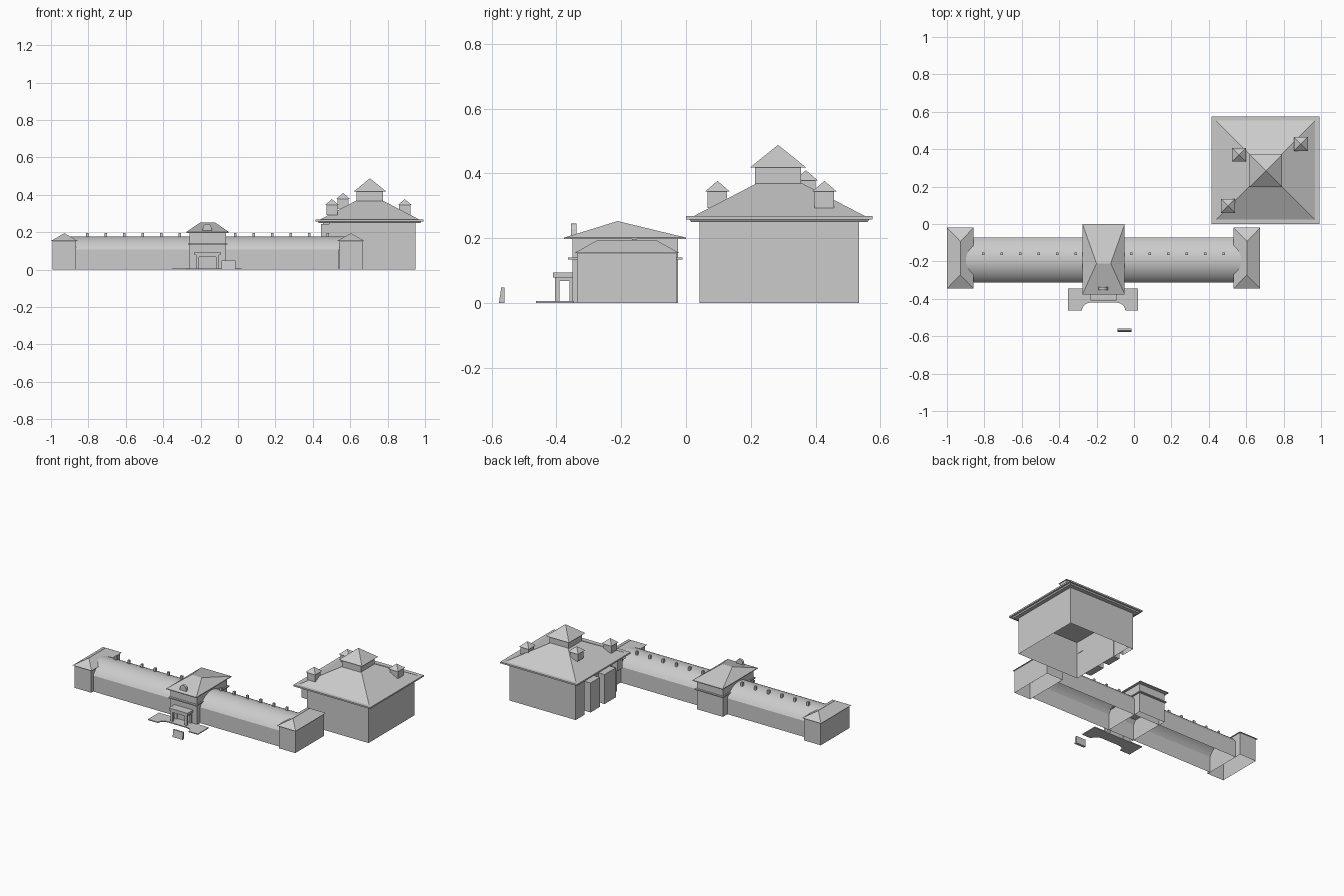
import bpy, bmesh, math

if "Cube" in bpy.data.objects:
    bpy.data.objects.remove(bpy.data.objects["Cube"])


def finish(name, bm):
    bmesh.ops.recalc_face_normals(bm, faces=bm.faces)
    mesh = bpy.data.meshes.new(name)
    bm.to_mesh(mesh)
    bm.free()
    obj = bpy.data.objects.new(name, mesh)
    bpy.context.collection.objects.link(obj)
    return obj


def taper(name, base, z0, top, z1, hollow=False):
    """Solid between two rectangles (x0, x1, y0, y1); top may shrink to a ridge or point."""
    bm = bmesh.new()
    pts = {(x, y, z) for r, z in ((base, z0), (top, z1)) for x in r[:2] for y in r[2:]}
    for p in pts:
        bm.verts.new(p)
    bmesh.ops.convex_hull(bm, input=bm.verts)
    bmesh.ops.dissolve_limit(bm, angle_limit=0.01, verts=bm.verts, edges=bm.edges)
    bmesh.ops.recalc_face_normals(bm, faces=bm.faces)
    if hollow:
        low = [f for f in bm.faces if f.normal.z < -0.9]
        bmesh.ops.delete(bm, geom=low, context='FACES_ONLY')
    return finish(name, bm)


def box(name, x0, x1, y0, y1, z0, z1, hollow=False):
    r = (x0, x1, y0, y1)
    return taper(name, r, z0, r, z1, hollow)


def square(cx, cy, h):
    return (cx - h, cx + h, cy - h, cy + h)


def extrude(name, profile, vec, caps=True):
    """Sweep a 3D outline along a vector."""
    bm = bmesh.new()
    a = [bm.verts.new(p) for p in profile]
    b = [bm.verts.new([p[i] + vec[i] for i in range(3)]) for p in profile]
    n = len(a)
    for i in range(n if caps else n - 1):
        j = (i + 1) % n
        bm.faces.new((a[i], a[j], b[j], b[i]))
    if caps:
        bm.faces.new(a)
        bm.faces.new(b)
    return finish(name, bm)


MID = -0.1625  # centre line of the long building

# Long wing: walls and curved vault, open underneath
cy, half, rise, wall = -0.193, 0.121, 0.07, 0.108
rad = (half ** 2 + rise ** 2) / (2 * rise)
sweep = math.asin(half / rad)
arc = [(-0.92, cy + rad * math.sin(t), wall + rise - rad + rad * math.cos(t))
       for t in (-sweep + 2 * sweep * i / 20 for i in range(21))]
vault = extrude("wing_vault", arc, (1.515, 0, 0), caps=False)
bpy.context.view_layer.objects.active = vault
vault.select_set(True)
bpy.ops.object.shade_smooth_by_angle(angle=math.radians(35))
for s, n in ((-1, "front"), (1, "back")):
    y = cy + s * half
    extrude("wing_wall_" + n, [(-0.87, y, 0), (-0.87, y, wall)], (1.41, 0, 0), caps=False)

# Vents along the vault
for s in (-1, 1):
    for i in range(6):
        x = MID + s * (0.148 + 0.099 * i)
        box("roof_vent", x - 0.007, x + 0.007, -0.167, -0.153, 0.16, 0.197)

# End pavilions with hipped roofs
for s, n in ((-1, "left"), (1, "right")):
    x = MID + s * 0.766
    box(n + "_pavilion", x - 0.062, x + 0.062, -0.336, -0.03, 0, 0.154, True)
    taper(n + "_pavilion_roof", (x - 0.071, x + 0.071, -0.345, -0.02), 0.154,
          (x, x, -0.272, -0.093), 0.195)

# Central block, ledge and roof
box("central_block", MID - 0.098, MID + 0.098, -0.35, -0.024, 0, 0.198, True)
box("central_ledge", MID - 0.106, MID + 0.106, -0.364, -0.011, 0.134, 0.141)
eave = (MID - 0.113, MID + 0.113, -0.376, 0.0)
box("central_eave", *eave, 0.197, 0.202)
taper("central_roof", eave, 0.202, (MID - 0.038, MID + 0.038, -0.211, -0.211), 0.253)

# Arched gable on the front of the central roof
gx = -0.165
arch = [(gx - 0.028, -0.354, 0.2), (gx + 0.028, -0.354, 0.2)]
arch += [(gx + 0.023 * math.cos(t), -0.354, 0.222 + 0.023 * math.sin(t))
         for t in (math.pi * i / 10 for i in range(11))]
extrude("arched_gable", arch, (0, 0.016, 0))

# Entrance portico
box("portico_beam", MID - 0.062, MID + 0.062, -0.404, -0.345, 0.068, 0.079)
box("portico_slab", MID - 0.07, MID + 0.07, -0.41, -0.345, 0.079, 0.095)
for s in (-1, 1):
    x = MID + s * 0.053
    box("portico_column", x - 0.008, x + 0.008, -0.404, -0.39, 0, 0.069)
    box("portico_pilaster", x - 0.008, x + 0.008, -0.36, -0.345, 0, 0.069)

# Terrace with a scooped front edge
half_edge = [(0.19, -0.345), (0.19, -0.462), (0.116, -0.462)]
half_edge += [(0.066 + 0.05 * math.cos(t), -0.462 + 0.042 * math.sin(t))
              for t in (math.pi / 2 * i / 6 for i in range(1, 7))]
terrace = [(MID + x, y, 0) for x, y in half_edge]
terrace += [(MID - x, y, 0) for x, y in reversed(half_edge)]
extrude("terrace", [(max(-0.353, min(0.022, x)), y, z) for x, y, z in terrace], (0, 0, 0.006))

# Freestanding entrance stone
taper("entrance_stone", (-0.087, -0.013, -0.577, -0.56), 0, (-0.087, -0.013, -0.57, -0.56), 0.048)

# Tower block with recessed left side
TX, TY = 0.7035, 0.288
box("tower_body", 0.487, 0.95, 0.042, 0.533, 0, 0.252, True)
box("tower_corner_bay", 0.455, 0.489, 0.44, 0.533, 0, 0.252, True)
for y0, y1, z0, z1 in ((0.29, 0.39, 0.0, 0.2), (0.12, 0.24, 0.0, 0.2), (0.05, 0.1, 0.17, 0.245)):
    box("tower_side_bay", 0.443, 0.489, y0, y1, z0, z1)

# Tower cornice and roof
taper("tower_cornice", square(TX, TY, 0.272), 0.25, square(TX, TY, 0.279), 0.261)
box("tower_eave", *square(TX, TY, 0.288), 0.258, 0.268)
edge = square(TX, TY, 0.265)
taper("tower_roof", edge, 0.268, square(TX, TY, 0.04), 0.385)

# Cupola
box("cupola", *square(TX, TY - 0.004, 0.071), 0.34, 0.418)
taper("cupola_roof", square(TX + 0.002, TY - 0.004, 0.087), 0.418,
      (TX + 0.002,) * 2 + (TY - 0.004,) * 2, 0.488)

# Small roof turrets
for x, y, z in ((0.502, 0.097, 0.345), (0.892, 0.427, 0.345), (0.562, 0.37, 0.378)):
    box("turret", *square(x, y, 0.03), z - 0.052, z)
    taper("turret_roof", square(x, y, 0.037), z, (x, x, y, y), z + 0.032)
